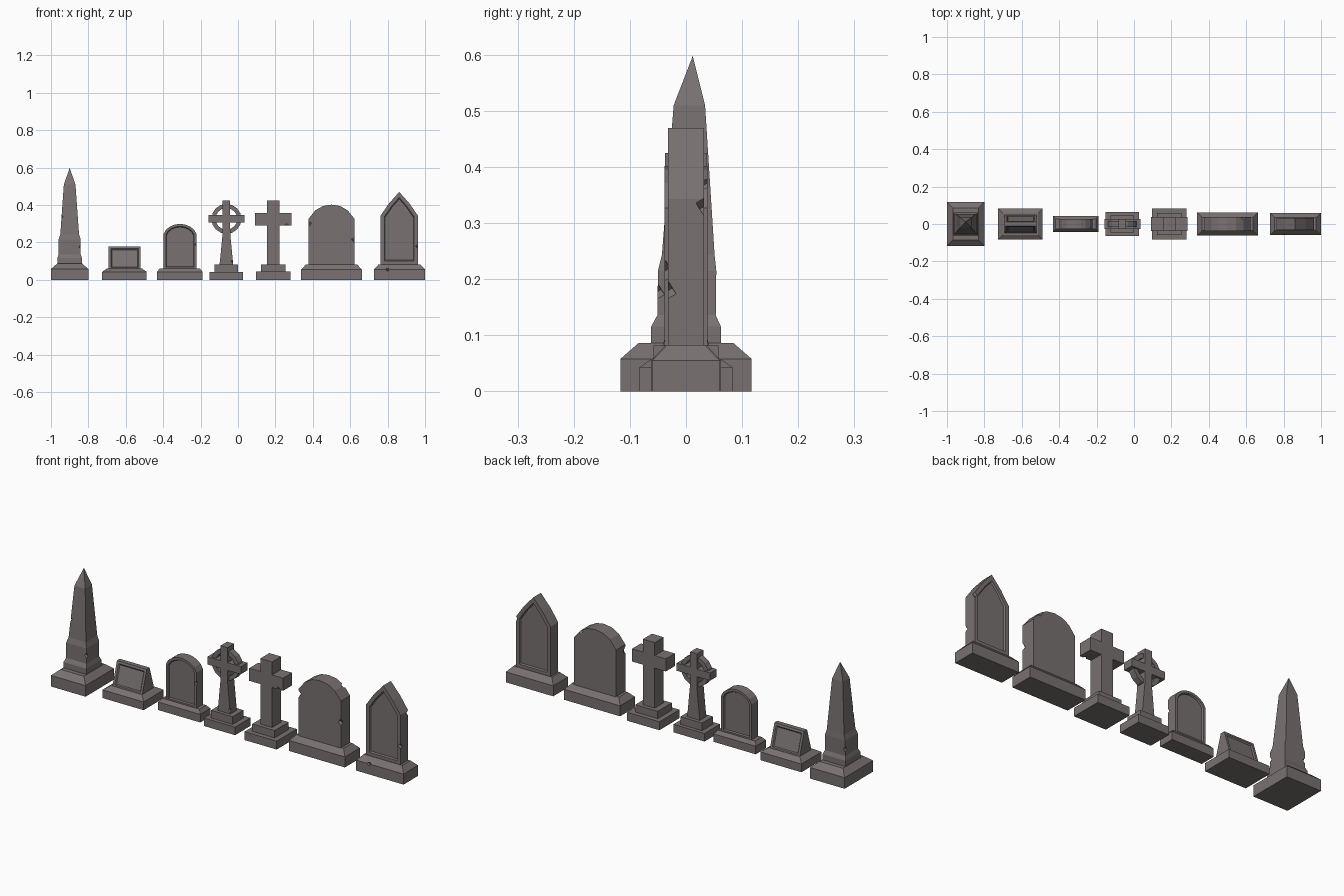
import bpy, bmesh, math
from mathutils import Matrix, Euler

if "Cube" in bpy.data.objects:
    bpy.data.objects.remove(bpy.data.objects["Cube"])

stone = bpy.data.materials.new("stone")
stone.diffuse_color = (0.19, 0.165, 0.165, 1)
stone.use_nodes = True
stone.node_tree.nodes["Principled BSDF"].inputs["Base Color"].default_value = stone.diffuse_color


def make(name, bm):
    bmesh.ops.recalc_face_normals(bm, faces=bm.faces)
    me = bpy.data.meshes.new(name)
    bm.to_mesh(me)
    bm.free()
    me.materials.append(stone)
    ob = bpy.data.objects.new(name, me)
    bpy.context.collection.objects.link(ob)
    return ob


def recess(bm, faces, border, bevel, depth):
    # sunken panel with a bevelled rim
    for f in faces:
        bmesh.ops.inset_region(bm, faces=[f], thickness=border, use_even_offset=True)
        bmesh.ops.inset_region(bm, faces=[f], thickness=bevel, depth=-depth, use_even_offset=True)


def stacked(name, x, sections, panel=None):
    # rectangular sections (half x, half y, z, y offset) joined upward
    bm = bmesh.new()
    rings = []
    for hx, hy, z, oy in sections:
        pts = [(-1, -1), (1, -1), (1, 1), (-1, 1)] if hx > 0 else [(0, 0)]
        rings.append([bm.verts.new((x + a * hx, oy + b * hy, z)) for a, b in pts])
    bm.faces.new(rings[0][::-1])
    sides = []
    for lo, hi in zip(rings, rings[1:]):
        for i in range(4):
            j = (i + 1) % 4
            quad = [lo[i], lo[j]] + ([hi[j], hi[i]] if len(hi) == 4 else [hi[0]])
            sides.append(bm.faces.new(quad))
    if len(rings[-1]) == 4:
        bm.faces.new(rings[-1])
    if panel:
        bm.normal_update()
        recess(bm, [sides[0], sides[2]], *panel)
    return make(name, bm)


def slab(name, x, outline, hy, panel=None):
    # upright prism from a front outline
    bm = bmesh.new()
    fr = [bm.verts.new((x + a, -hy, z)) for a, z in outline]
    bk = [bm.verts.new((x + a, hy, z)) for a, z in outline]
    caps = [bm.faces.new(fr), bm.faces.new(bk[::-1])]
    n = len(fr)
    for i in range(n):
        j = (i + 1) % n
        bm.faces.new((fr[j], fr[i], bk[i], bk[j]))
    bmesh.ops.recalc_face_normals(bm, faces=bm.faces)
    if panel:
        recess(bm, caps, *panel)
    return make(name, bm)


def mirrored(half):
    # right half outline, bottom to top, mirrored to the left
    return half + [(-a, z) for a, z in reversed(half) if a > 0]


def plinth(name, x, hx, hy, z1, z2, inset):
    return stacked(name, x, [(hx, hy, 0, 0), (hx, hy, z1, 0), (hx - inset, hy - inset, z2, 0)])


def block(name, x, hx, hy, z0, z1):
    return stacked(name, x, [(hx, hy, z0, 0), (hx, hy, z1, 0)])


def chip(ob, loc, size):
    # broken edge
    bm = bmesh.new()
    bmesh.ops.create_cube(bm, size=size, matrix=Matrix.Translation(loc) @ Euler((0.7, 0.6, 0.5)).to_matrix().to_4x4())
    cut = make("chip_cutter", bm)
    cut.hide_render = True
    mod = ob.modifiers.new("chip", 'BOOLEAN')
    mod.operation, mod.object, mod.solver = 'DIFFERENCE', cut, 'EXACT'
    dg = bpy.context.evaluated_depsgraph_get()
    me = bpy.data.meshes.new_from_object(ob.evaluated_get(dg))
    ob.modifiers.clear()
    ob.data = me
    bpy.data.objects.remove(cut)


# obelisk
stacked("obelisk_base", -0.9, [(.1, .117, 0, 0), (.1, .117, .058, 0), (.068, .085, .086, 0)])
ob = stacked("obelisk_shaft", -0.9, [
    (.066, .062, .08, 0), (.066, .062, .116, 0), (.059, .052, .136, .001), (.059, .052, .215, .002),
    (.050, .047, .243, .004), (.031, .028, .51, .006), (0, 0, .598, .012)])
for loc in [(-.841, -.051, .178), (-.945, -.04, .335), (-.959, .054, .17)]:
    chip(ob, loc, .016)

# low slanted marker
plinth("marker_base", -.607, .119, .083, .043, .06, .025)
stacked("marker_stone", -.606, [(.086, .05, .055, 0), (.086, .012, .178, 0)], (.012, .005, .006))

# small rounded headstone
plinth("small_headstone_base", -.311, .122, .042, .042, .06, .014)
ob = slab("small_headstone", -.31, mirrored(
    [(.088, .055), (.088, .245), (.075, .268), (.052, .286), (.026, .296), (0, .299)]), .027, (.013, .004, .007))
chip(ob, (-.222, -.027, .19), .014)

# ringed cross
cx, cz = -.062, .326
block("ringed_cross_base", cx, .09, .064, 0, .042)
block("ringed_cross_step", cx, .063, .045, .042, .082)
ob = slab("ringed_cross", cx, mirrored([
    (.037, .08), (.034, .105), (.021, .24), (.02, cz - .02), (.097, cz - .02), (.097, cz + .02),
    (.02, cz + .02), (.02, .425)]), .027)
chip(ob, (cx + .034, -.027, .1), .014)
bm = bmesh.new()
N = 16
loops = []
for i in range(N):
    t = 2 * math.pi * i / N
    loops.append([bm.verts.new((cx + r * math.cos(t), y, cz + r * math.sin(t)))
                  for r, y in [(.08, -.017), (.08, .017), (.058, .017), (.058, -.017)]])
for i in range(N):
    a, b = loops[i], loops[(i + 1) % N]
    for k in range(4):
        m = (k + 1) % 4
        bm.faces.new((a[k], a[m], b[m], b[k]))
make("cross_ring", bm)

# plain cross
block("plain_cross_base", .189, .093, .083, 0, .044)
block("plain_cross_step", .188, .065, .058, .044, .082)
ob = slab("plain_cross", .189, mirrored([
    (.034, .08), (.034, .291), (.098, .291), (.098, .357), (.034, .357), (.034, .425)]), .037)
chip(ob, (.26, -.037, .293), .016)

# wide rounded headstone
plinth("wide_headstone_base", .5, .162, .062, .055, .083, .026)
ob = slab("wide_headstone", .5, mirrored(
    [(.122, .08), (.122, .327), (.086, .372), (.045, .395), (0, .402)]), .038)
for loc in [(.622, -.038, .215), (.585, .038, .372), (.378, -.038, .3)]:
    chip(ob, loc, .022)

# pointed headstone
ob = plinth("pointed_headstone_base", .863, .137, .06, .055, .083, .026)
chip(ob, (.8, -.06, .055), .014)
ob = slab("pointed_headstone", .862, mirrored(
    [(.1, .08), (.1, .343), (.055, .408), (0, .47)]), .032, (.02, .005, .007))
for loc in [(.962, -.032, .18), (.962, .032, .33)]:
    chip(ob, loc, .018)
